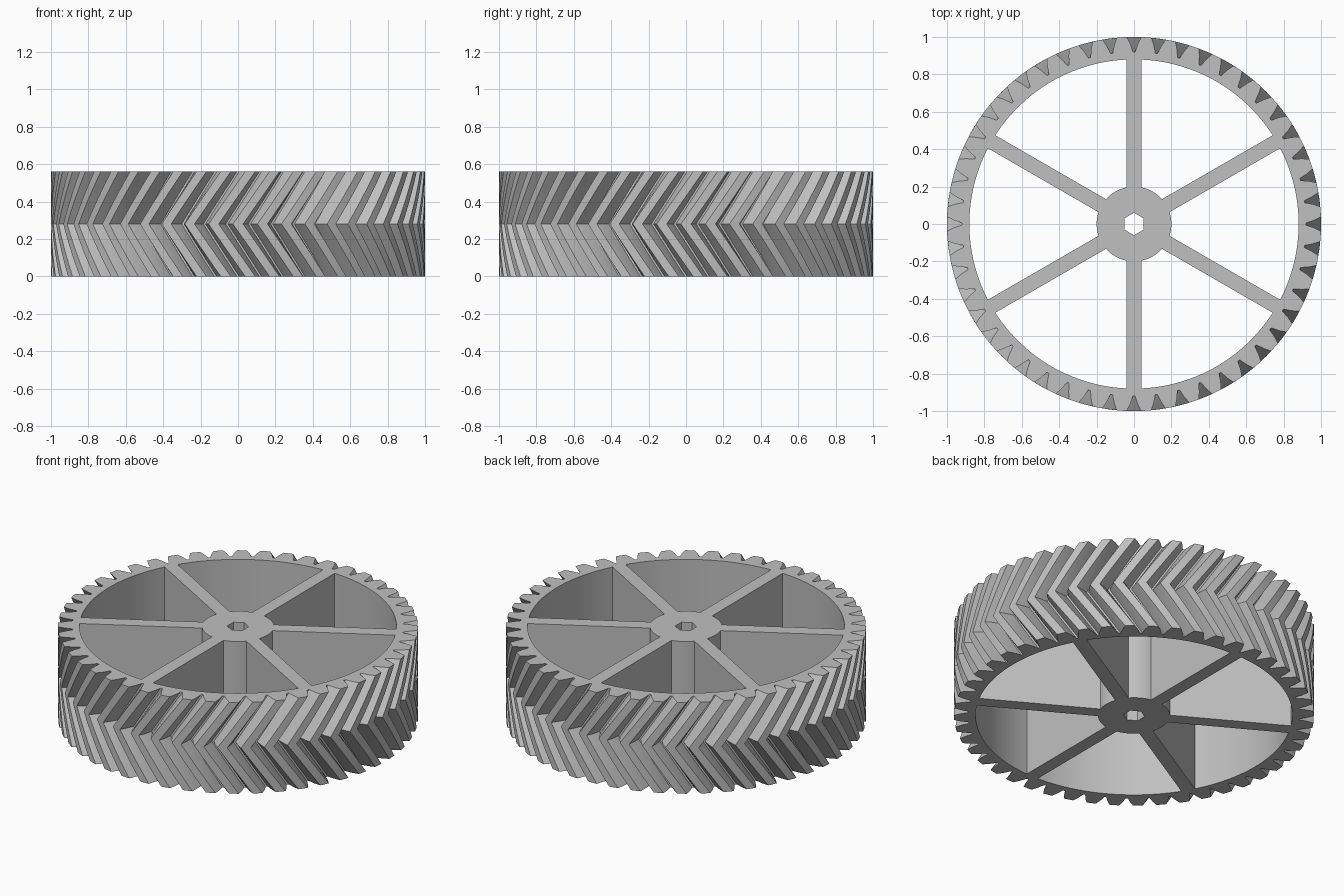
import bpy, bmesh
from math import sin, cos, pi, sqrt, radians

if "Cube" in bpy.data.objects:
    bpy.data.objects.remove(bpy.data.objects["Cube"])

HEIGHT = 0.56
TEETH = 48
TWIST = radians(11.25)      # rotation from end face to middle plane
STEPS = 5                   # slices in each helical half
RIM_INNER, HUB_R, HEX_R = 0.88, 0.2, 0.06
SPOKES, SPOKE_HALF = 6, 0.04

grey = bpy.data.materials.new("plain grey")
grey.use_nodes = True
colour = (0.53, 0.53, 0.53, 1)
grey.diffuse_color = colour
grey.node_tree.nodes["Principled BSDF"].inputs["Base Color"].default_value = colour


def finish(bm, name):
    bmesh.ops.recalc_face_normals(bm, faces=bm.faces)
    mesh = bpy.data.meshes.new(name)
    bm.to_mesh(mesh)
    bm.free()
    mesh.materials.append(grey)
    obj = bpy.data.objects.new(name, mesh)
    bpy.context.collection.objects.link(obj)
    bpy.ops.object.select_all(action="DESELECT")
    obj.select_set(True)
    bpy.context.view_layer.objects.active = obj
    bpy.ops.object.shade_smooth_by_angle(angle=radians(15))
    return obj


def ring(bm, polar, z, turn=0.0):
    return [bm.verts.new((r * cos(a + turn), r * sin(a + turn), z)) for r, a in polar]


def loft(bm, rings):
    """Join rings in a closed tube, the last one meeting the first."""
    for low, high in zip(rings, rings[1:] + rings[:1]):
        for i in range(len(low)):
            j = (i + 1) % len(low)
            bm.faces.new((low[i], low[j], high[j], high[i]))


# Toothed rim: V-shaped gaps between teeth, twisted one way then back
half_gap = [(0.92, 0.0065), (0.962, 0.021), (1.0, 0.0385)]
gap = [(r, -a) for r, a in reversed(half_gap)] + half_gap
outline = []
for t in range(TEETH):
    outline += [(r, a + 2 * pi * t / TEETH) for r, a in gap]
    outline.append((1.0, 2 * pi * (t + 0.5) / TEETH))

bm = bmesh.new()
rings = []
for k in range(2 * STEPS + 1):
    f = k / (2 * STEPS)
    rings.append(ring(bm, outline, f * HEIGHT, -TWIST * (1 - abs(2 * f - 1))))
inner = [(RIM_INNER, a) for r, a in outline]
rings += [ring(bm, inner, HEIGHT), ring(bm, inner, 0)]
loft(bm, rings)
finish(bm, "toothed_rim")

# Hub with a hexagonal bore
SIDES = 96
round_edge = [(HUB_R, 2 * pi * i / SIDES) for i in range(SIDES)]
bore = []
for i in range(SIDES):
    a = 2 * pi * i / SIDES
    off = (a - pi / 6) % (pi / 3) - pi / 6
    bore.append((HEX_R * cos(pi / 6) / cos(off), a))
bm = bmesh.new()
loft(bm, [ring(bm, round_edge, 0), ring(bm, round_edge, HEIGHT),
          ring(bm, bore, HEIGHT), ring(bm, bore, 0)])
finish(bm, "hub")

# Full-height spokes from hub to rim
start = sqrt(HUB_R ** 2 - SPOKE_HALF ** 2)
end = RIM_INNER + 0.002
for n in range(SPOKES):
    spoke = bmesh.new()
    bmesh.ops.create_cube(spoke, size=1)
    for v in spoke.verts:
        v.co.x = end if v.co.x > 0 else start
        v.co.y *= 2 * SPOKE_HALF
        v.co.z = HEIGHT if v.co.z > 0 else 0
    obj = finish(spoke, f"spoke_{n + 1}")
    obj.rotation_euler.z = pi / 2 + 2 * pi * n / SPOKES
